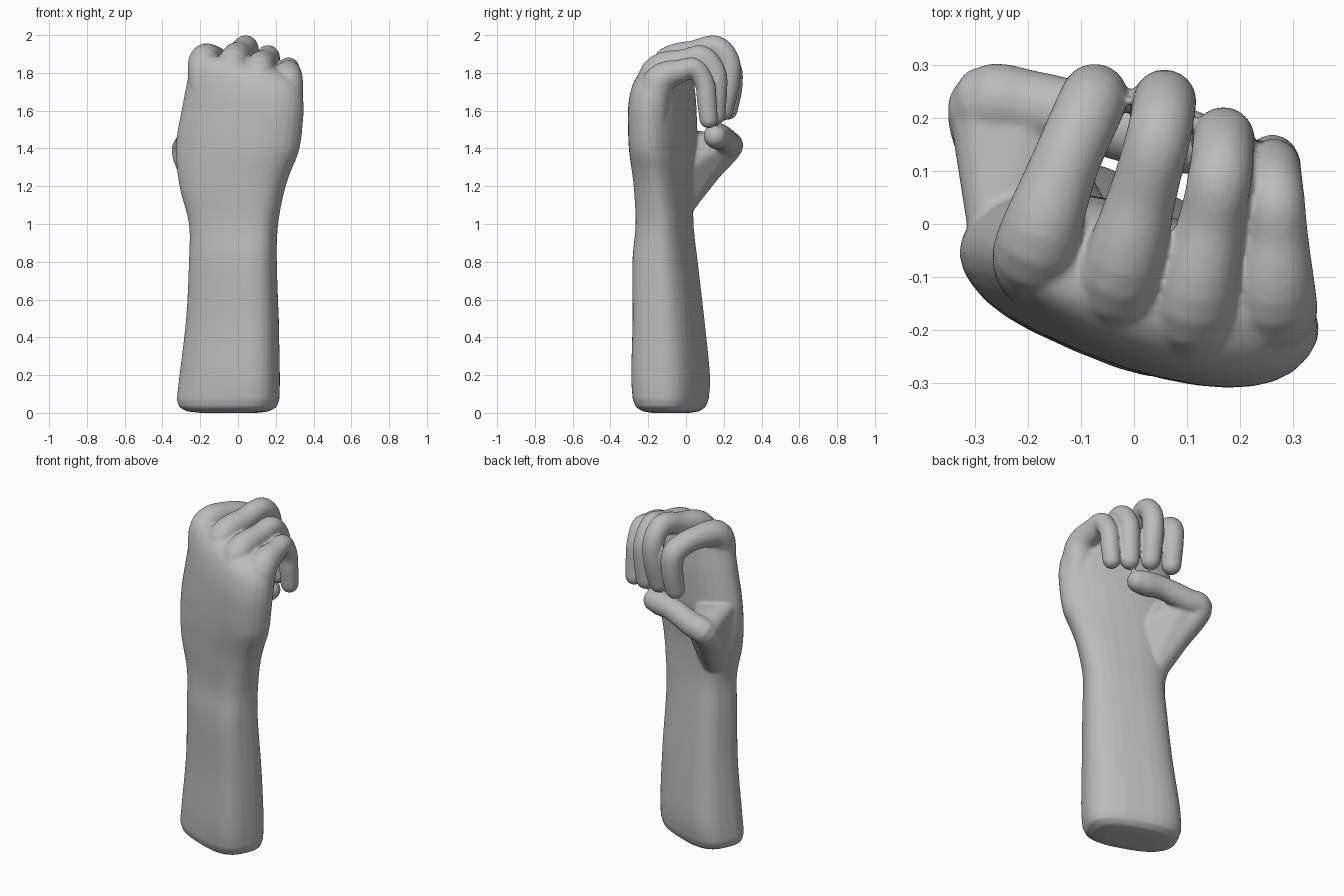
import bpy
import bmesh
from math import cos, sin, pi, radians
from mathutils import Vector

old = bpy.data.objects.get("Cube")
if old:
    bpy.data.objects.remove(old, do_unlink=True)

SIDES = 32
bm = bmesh.new()


def loft(rings):
    """Closed skin through a list of point rings."""
    loops = [[bm.verts.new(p) for p in ring] for ring in rings]
    for a, b in zip(loops, loops[1:]):
        for i in range(SIDES):
            j = (i + 1) % SIDES
            bm.faces.new((a[i], a[j], b[j], b[i]))
    bm.faces.new(loops[0][::-1])
    bm.faces.new(loops[-1])


def spline(keys, steps=6):
    """Smooth interpolation through rows of numbers."""
    keys = [Vector(k) for k in keys]
    pts = [keys[0]] + keys + [keys[-1]]
    out = []
    for a, b, c, d in zip(pts, pts[1:], pts[2:], pts[3:]):
        for s in range(steps):
            t = s / steps
            out.append(b + (c - a) * t / 2 + (a * 2 - b * 5 + c * 4 - d) * t * t / 2
                       + (b * 3 - a - c * 3 + d) * t ** 3 / 2)
    return out + [keys[-1]]


def section(z, x0, x1, y0, y1):
    """Slanted rounded section fitted to the given limits."""
    hand = min(1, max(0, (z - 1.0) / 0.4))
    power = 2 / (2.8 - 0.5 * hand)                   # the hand is rounder
    tilt = radians(-23 - 7 * hand)                   # and turned further
    flat = 0.63 - 0.08 * hand
    pts = []
    for i in range(SIDES):
        a = 2 * pi * i / SIDES
        u = abs(cos(a)) ** power * (1 if cos(a) > 0 else -1)
        v = abs(sin(a)) ** power * (1 if sin(a) > 0 else -1) * flat
        pts.append((u * cos(tilt) - v * sin(tilt), u * sin(tilt) + v * cos(tilt)))
    mx, my = max(p[0] for p in pts), max(p[1] for p in pts)
    cx, cy = (x0 + x1) / 2, (y0 + y1) / 2
    lean = 0.2 * min(1, max(0, (z - 1.3) / 0.4))     # knuckle line slopes
    ring = []
    for px, py in pts:
        x, y = cx + px / mx * (x1 - x0) / 2, cy + py / my * (y1 - y0) / 2
        ring.append((x, y, z + lean * (cx - x)))
    return ring


def digit(keys):
    """Tapered round-ended tube through rows of x, y, z, radius."""
    path = spline(keys)
    centres = [p.to_3d() for p in path]
    rows = []
    tangents = []
    last = len(path) - 1
    for i in range(last + 1):
        tangents.append((centres[min(i + 1, last)] - centres[max(i - 1, 0)]).normalized())
    caps = [radians(d) for d in (80, 60, 40, 20)]
    first_r, last_r = path[0][3], path[-1][3]
    for a in caps:
        rows.append((centres[0] - tangents[0] * first_r * sin(a), tangents[0], first_r * cos(a)))
    rows += [(c, t, p[3]) for c, t, p in zip(centres, tangents, path)]
    for a in reversed(caps):
        rows.append((centres[-1] + tangents[-1] * last_r * sin(a), tangents[-1], last_r * cos(a)))
    side = tangents[0].orthogonal().normalized()
    rings = []
    for c, t, r in rows:
        side = (side - t * side.dot(t)).normalized()
        up = t.cross(side)
        rings.append([c + (side * cos(2 * pi * i / SIDES) + up * sin(2 * pi * i / SIDES)) * r
                      for i in range(SIDES)])
    loft(rings)


def pad(balls):
    """Fleshy mass: the hull around several balls of x, y, z, radius."""
    ball = bmesh.new()
    bmesh.ops.create_icosphere(ball, subdivisions=3, radius=1)
    verts = [bm.verts.new(Vector(b[:3]) + v.co * b[3]) for b in balls for v in ball.verts]
    ball.free()
    bmesh.ops.convex_hull(bm, input=verts)
    loose = [v for v in verts if v.is_valid and not v.link_faces]
    bmesh.ops.delete(bm, geom=loose, context='VERTS')


# Forearm, wrist and palm: height, then x and y limits
arm = [(0.07, -0.325, 0.22, -0.282, 0.12), (0.2, -0.31, 0.222, -0.29, 0.127),
       (0.5, -0.275, 0.216, -0.283, 0.097), (0.8, -0.26, 0.206, -0.284, 0.062),
       (1.0, -0.26, 0.213, -0.267, 0.04), (1.2, -0.31, 0.253, -0.277, 0.042),
       (1.4, -0.328, 0.322, -0.302, 0.06), (1.6, -0.29, 0.345, -0.308, 0.055),
       (1.7, -0.268, 0.347, -0.3, 0.045), (1.77, -0.255, 0.337, -0.28, 0.035),
       (1.82, -0.235, 0.305, -0.245, 0.01), (1.85, -0.19, 0.25, -0.2, -0.03),
       (1.86, -0.1, 0.17, -0.16, -0.07)]
foot = [(0, -0.2, 0.1, -0.18, 0.02), (0.008, -0.27, 0.165, -0.23, 0.07),
        (0.03, -0.312, 0.205, -0.266, 0.104)]
loft([section(*row) for row in foot + [tuple(v) for v in spline(arm)]])

# Index finger
digit([(-0.17, -0.09, 1.6, 0.08), (-0.185, -0.05, 1.85, 0.08), (-0.135, 0.1, 1.882, 0.065),
       (-0.082, 0.222, 1.833, 0.064), (-0.074, 0.238, 1.73, 0.061), (-0.082, 0.22, 1.605, 0.054)])
# Middle finger
digit([(-0.03, -0.16, 1.58, 0.085), (-0.03, -0.11, 1.84, 0.079), (0.015, 0.05, 1.91, 0.064),
       (0.045, 0.16, 1.936, 0.061), (0.057, 0.225, 1.86, 0.06), (0.055, 0.225, 1.74, 0.059),
       (0.045, 0.195, 1.6, 0.054)])
# Ring finger
digit([(0.11, -0.205, 1.56, 0.085), (0.11, -0.16, 1.8, 0.082), (0.145, 0, 1.865, 0.063),
       (0.162, 0.09, 1.883, 0.06), (0.168, 0.155, 1.8, 0.058), (0.167, 0.16, 1.7, 0.058),
       (0.16, 0.155, 1.575, 0.053)])
# Little finger
digit([(0.25, -0.19, 1.5, 0.085), (0.26, -0.15, 1.745, 0.085), (0.268, -0.02, 1.813, 0.06),
       (0.266, 0.05, 1.82, 0.055), (0.262, 0.1, 1.74, 0.053), (0.262, 0.11, 1.65, 0.052),
       (0.26, 0.12, 1.555, 0.049)])
# Thumb folded across the palm
digit([(-0.16, -0.05, 1.08, 0.08), (-0.22, 0.07, 1.25, 0.082), (-0.278, 0.22, 1.4, 0.073),
       (-0.19, 0.22, 1.425, 0.068), (-0.05, 0.19, 1.46, 0.064), (0.05, 0.165, 1.465, 0.069),
       (0.1, 0.155, 1.465, 0.062)])
# Web of the thumb and heel of the palm
pad([(-0.16, -0.05, 1.08, 0.075), (-0.21, 0.06, 1.25, 0.08), (-0.278, 0.21, 1.4, 0.07),
     (-0.2, 0.19, 1.42, 0.06), (-0.265, 0.0, 1.45, 0.05), (-0.1, -0.06, 1.28, 0.09),
     (-0.14, -0.02, 1.42, 0.06)])

bmesh.ops.recalc_face_normals(bm, faces=bm.faces)
mesh = bpy.data.meshes.new("raised_fist")
bm.to_mesh(mesh)
bm.free()
fist = bpy.data.objects.new("raised_fist", mesh)
bpy.context.collection.objects.link(fist)

# One colour
grey = bpy.data.materials.new("plain_grey")
grey.use_nodes = True
colour = (0.5, 0.5, 0.5, 1)
grey.diffuse_color = colour
grey.node_tree.nodes["Principled BSDF"].inputs["Base Color"].default_value = colour
mesh.materials.append(grey)

# Fuse the parts into one soft skin
fuse = fist.modifiers.new("fuse", 'REMESH')
fuse.mode = 'VOXEL'
fuse.voxel_size = 0.008
fuse.use_smooth_shade = True
soften = fist.modifiers.new("soften", 'SMOOTH')
soften.factor = 0.5
soften.iterations = 8
